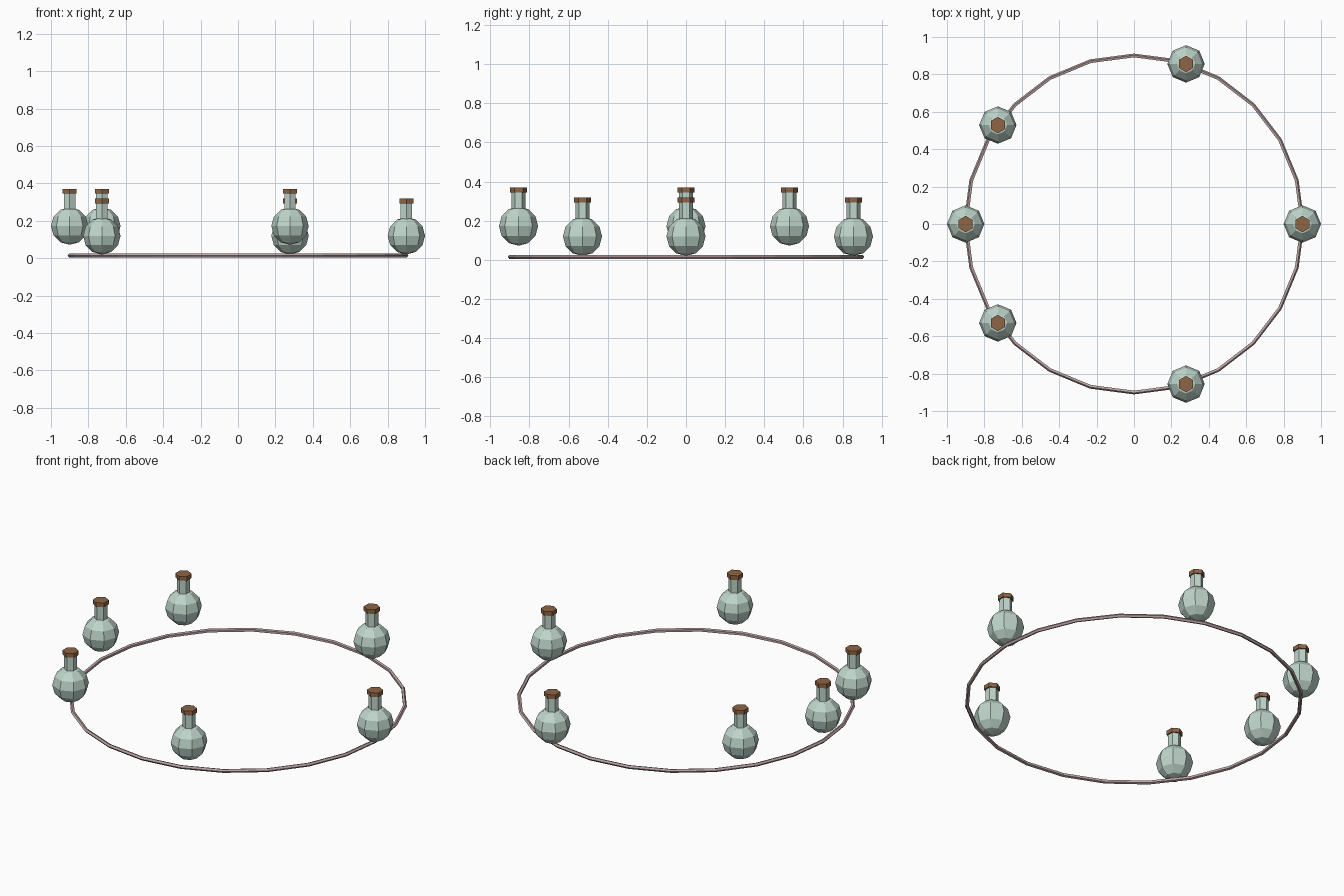
import bpy, bmesh, math
from mathutils import Matrix

if "Cube" in bpy.data.objects:
    bpy.data.objects.remove(bpy.data.objects["Cube"])


def material(name, rgb):
    m = bpy.data.materials.new(name)
    m.diffuse_color = (*rgb, 1)
    m.use_nodes = True
    m.node_tree.nodes["Principled BSDF"].inputs["Base Color"].default_value = m.diffuse_color
    return m


GLASS = material("pale_green_glass", (0.52, 0.67, 0.60))
CORK = material("cork_brown", (0.27, 0.13, 0.06))
CORD = material("dusty_pink_cord", (0.50, 0.37, 0.37))


def finish(bm, name, mat, loc=(0, 0, 0)):
    bmesh.ops.recalc_face_normals(bm, faces=bm.faces)
    me = bpy.data.meshes.new(name)
    bm.to_mesh(me)
    bm.free()
    me.materials.append(mat)
    ob = bpy.data.objects.new(name, me)
    ob.location = loc
    bpy.context.collection.objects.link(ob)
    return ob


def hex_prism(name, radius, z0, z1, mat, loc):
    # hexagon with corners towards +y and -y
    bm = bmesh.new()
    bmesh.ops.create_cone(bm, cap_ends=True, segments=6, radius1=radius,
                          radius2=radius, depth=z1 - z0,
                          matrix=Matrix.Translation((0, 0, (z0 + z1) / 2)))
    return finish(bm, name, mat, loc)


def flask(i, angle, z):
    a = math.radians(angle)
    loc = (0.9 * math.cos(a), 0.9 * math.sin(a), z)
    # round body
    bm = bmesh.new()
    bmesh.ops.create_uvsphere(bm, u_segments=8, v_segments=6, radius=0.1)
    finish(bm, f"flask_body_{i}", GLASS, loc)
    # neck and stopper
    hex_prism(f"flask_neck_{i}", 0.035, 0.07, 0.175, GLASS, loc)
    hex_prism(f"flask_cork_{i}", 0.0433, 0.173, 0.198, CORK, loc)


# floor ring: 24 segments with a small five-sided section
bm = bmesh.new()
N, M, R, r = 24, 5, 0.9, 0.011
rings = []
for i in range(N):
    a = 2 * math.pi * i / N
    rings.append([])
    for j in range(M):
        b = 2 * math.pi * j / M
        d = R + r * math.cos(b)
        rings[-1].append(bm.verts.new((d * math.cos(a), d * math.sin(a),
                                       0.015 + r * math.sin(b))))
for i in range(N):
    p, q = rings[i], rings[(i + 1) % N]
    for j in range(M):
        k = (j + 1) % M
        bm.faces.new((p[j], q[j], q[k], p[k]))
finish(bm, "floor_ring", CORD)

# six flasks around the ring, at two heights
LOW, HIGH = 0.12, 0.172
for i, (angle, z) in enumerate([(0, LOW), (72, LOW), (144, HIGH),
                                (180, HIGH), (216, LOW), (288, HIGH)]):
    flask(i + 1, angle, z)
